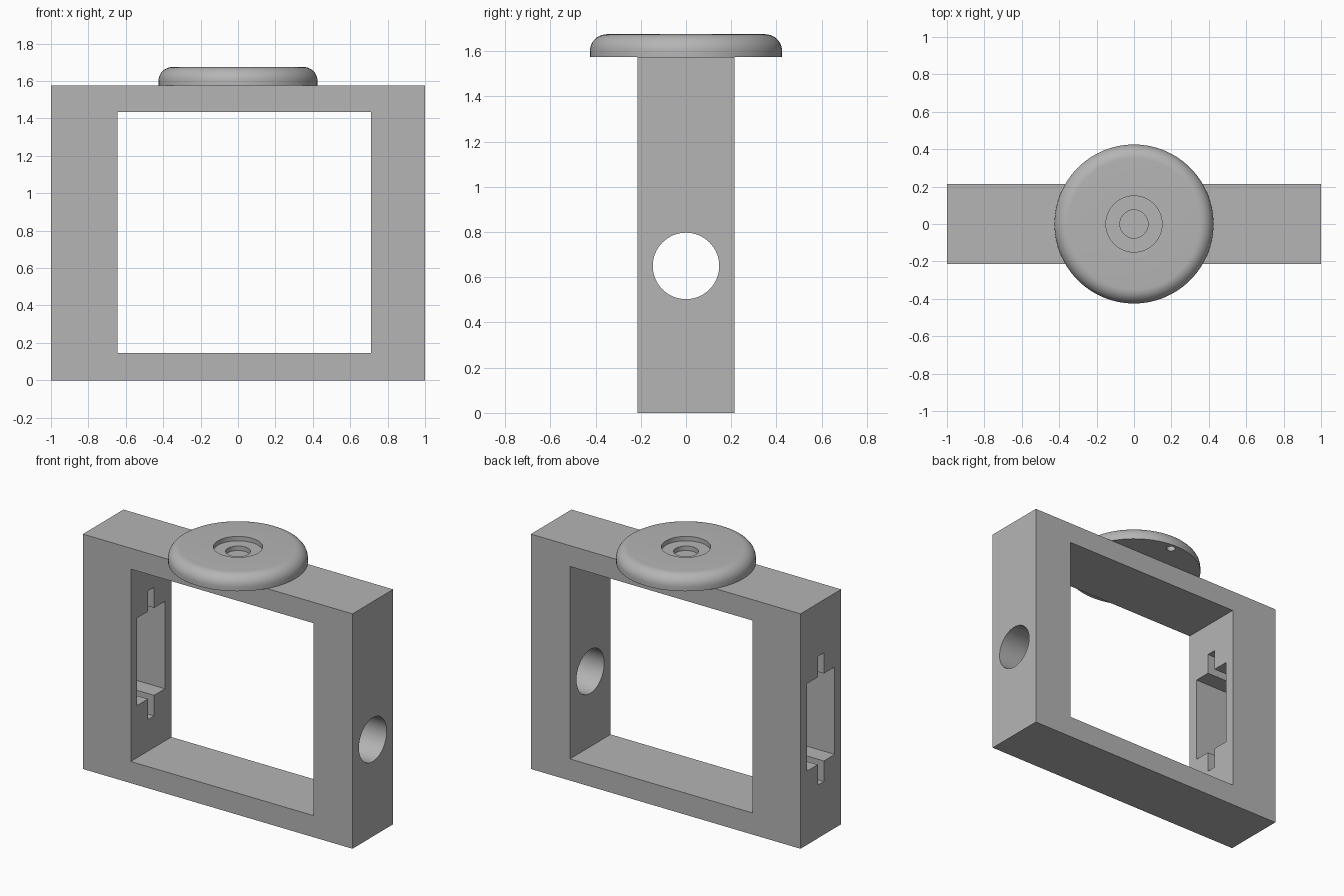
import bpy, bmesh, math
from mathutils import Matrix

if "Cube" in bpy.data.objects:
    bpy.data.objects.remove(bpy.data.objects["Cube"])

grey = bpy.data.materials.new("plain grey")
grey.diffuse_color = (0.46, 0.46, 0.46, 1)
grey.use_nodes = True
grey.node_tree.nodes["Principled BSDF"].inputs["Base Color"].default_value = grey.diffuse_color


def make_object(name, bm):
    bmesh.ops.recalc_face_normals(bm, faces=bm.faces)
    mesh = bpy.data.meshes.new(name)
    bm.to_mesh(mesh)
    bm.free()
    mesh.materials.append(grey)
    obj = bpy.data.objects.new(name, mesh)
    bpy.context.collection.objects.link(obj)
    return obj


def prism(name, points, offset):
    """Closed outline pushed along an offset vector."""
    bm = bmesh.new()
    face = bm.faces.new([bm.verts.new(p) for p in points])
    ext = bmesh.ops.extrude_face_region(bm, geom=[face])
    moved = [g for g in ext["geom"] if isinstance(g, bmesh.types.BMVert)]
    bmesh.ops.translate(bm, verts=moved, vec=offset)
    return make_object(name, bm)


def box(name, x0, x1, y, z0, z1):
    pts = [(x0, -y, z0), (x1, -y, z0), (x1, -y, z1), (x0, -y, z1)]
    return prism(name, pts, (0, 2 * y, 0))


def cylinder(name, radius, depth, matrix, sides=64):
    bm = bmesh.new()
    bmesh.ops.create_cone(bm, cap_ends=True, segments=sides, radius1=radius,
                          radius2=radius, depth=depth, matrix=matrix)
    return make_object(name, bm)


def cut(obj, cutter):
    mod = obj.modifiers.new("cut", 'BOOLEAN')
    mod.operation = 'DIFFERENCE'
    mod.solver = 'EXACT'
    mod.object = cutter
    bpy.context.view_layer.objects.active = obj
    bpy.ops.object.modifier_apply(modifier=mod.name)
    bpy.data.objects.remove(cutter)


def smooth(obj):
    bpy.ops.object.select_all(action='DESELECT')
    obj.select_set(True)
    bpy.context.view_layer.objects.active = obj
    bpy.ops.object.shade_smooth_by_angle(angle=math.radians(30))


# Rectangular frame with an off-centre window
frame = box("frame", -1, 1, 0.215, 0, 1.575)
cut(frame, box("window_cutter", -0.645, 0.71, 0.4, 0.145, 1.435))

# Round hole through the right wall
cut(frame, cylinder("hole_cutter", 0.147, 0.6,
                    Matrix.Translation((0.9, 0, 0.65)) @ Matrix.Rotation(math.pi / 2, 4, 'Y')))

# Notched slot through the left wall
mid, half, notch = 0.7875, 0.293, 0.431
quarter = [(0.147, half), (0.032, half), (0.032, notch)]
outline = (quarter + [(-y, z) for y, z in reversed(quarter)]
           + [(-y, -z) for y, z in quarter] + [(y, -z) for y, z in reversed(quarter)])
cut(frame, prism("slot_cutter", [(-1.1, y, mid + z) for y, z in outline], (0.6, 0, 0)))
smooth(frame)

# Round knob with a rounded rim and a stepped centre recess
R, fillet, bottom, top = 0.425, 0.075, 1.575, 1.675
profile = [(0, bottom), (R, bottom)]
for i in range(11):
    a = math.pi / 2 * i / 10
    profile.append((R - fillet + fillet * math.cos(a), top - fillet + fillet * math.sin(a)))
profile += [(0.15, top), (0.15, top - 0.03), (0.075, top - 0.03),
            (0.075, top - 0.06), (0, top - 0.06)]
bm = bmesh.new()
verts = [bm.verts.new((r, 0, z)) for r, z in profile]
edges = [bm.edges.new(pair) for pair in zip(verts, verts[1:])]
bmesh.ops.spin(bm, geom=verts + edges, cent=(0, 0, 0), axis=(0, 0, 1),
               angle=2 * math.pi, steps=96, use_duplicate=False)
bmesh.ops.remove_doubles(bm, verts=bm.verts, dist=0.0001)
knob = make_object("knob", bm)

# Small blind hole under the knob near the rear rim
cut(knob, cylinder("pin_hole_cutter", 0.028, 0.08, Matrix.Translation((0.01, 0.38, bottom)), 24))
smooth(knob)
